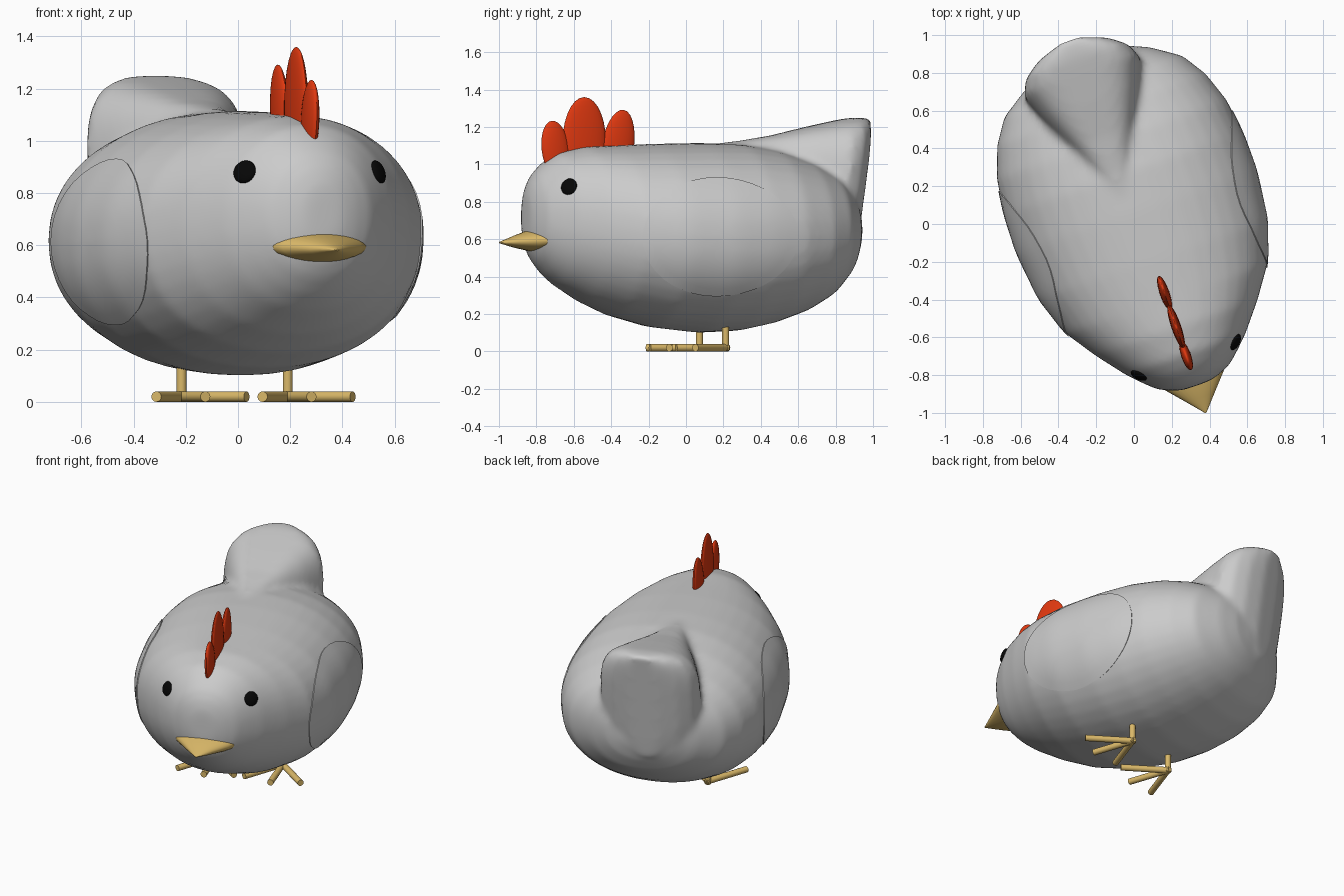
import bpy, bmesh
from math import sin, cos, pi, radians, copysign
from mathutils import Matrix, Vector
from mathutils.bvhtree import BVHTree

if "Cube" in bpy.data.objects:
    bpy.data.objects.remove(bpy.data.objects["Cube"])


def material(name, rgb):
    m = bpy.data.materials.new(name)
    m.diffuse_color = (*rgb, 1)
    m.use_nodes = True
    m.node_tree.nodes["Principled BSDF"].inputs["Base Color"].default_value = m.diffuse_color
    return m


TAN = material("tan", (0.70, 0.48, 0.14))
RED = material("red", (0.75, 0.04, 0.005))
BLACK = material("black", (0.002, 0.002, 0.002))
parts = []


def finish(name, bm, mat=None):
    bmesh.ops.recalc_face_normals(bm, faces=bm.faces)
    me = bpy.data.meshes.new(name)
    for f in bm.faces:
        f.smooth = True
    bm.to_mesh(me)
    bm.free()
    ob = bpy.data.objects.new(name, me)
    bpy.context.collection.objects.link(ob)
    if mat:
        me.materials.append(mat)
    parts.append(ob)
    return ob


def loft(bm, sections, power, lean=0.0, shift=0.0, n=40):
    """Superellipse rings from (y, half width, top z, bottom z)."""
    rings = []
    for y, w, zt, zb in sections:
        ring = []
        for i in range(n):
            a = 2 * pi * i / n
            cx, cz = cos(a), sin(a)
            x = shift + w * copysign(abs(cx) ** (2 / power), cx)
            z = (zt + zb) / 2 + (zt - zb) / 2 * copysign(abs(cz) ** (2 / power), cz)
            ring.append(bm.verts.new((x, y - lean * (zt - z), z)))
        rings.append(ring)
    for r, s in zip(rings, rings[1:]):
        for i in range(n):
            j = (i + 1) % n
            bm.faces.new((r[i], r[j], s[j], s[i]))
    bm.faces.new(rings[0])
    bm.faces.new(rings[-1])


# Body with raised tail, fused into one smooth skin
bm = bmesh.new()
loft(bm, [(-.905, .07, .82, .62), (-.89, .13, .89, .54), (-.855, .205, .955, .475),
          (-.80, .265, 1.01, .41), (-.73, .335, 1.06, .35), (-.58, .455, 1.095, .26),
          (-.42, .565, 1.10, .19), (-.2, .64, 1.11, .13), (.07, .672, 1.115, .10),
          (.28, .668, 1.11, .11), (.47, .645, 1.08, .15), (.64, .585, 1.03, .21),
          (.77, .50, .97, .285), (.87, .35, .90, .385), (.92, .23, .82, .48),
          (.945, .10, .70, .57)], 2.15)
loft(bm, [(.14, .02, 1.11, .6), (.30, .09, 1.125, .6), (.5, .18, 1.155, .55),
          (.70, .265, 1.20, .5), (.87, .325, 1.235, .5), (.95, .295, 1.25, .5),
          (1.01, .21, 1.25, .5), (1.045, .09, 1.25, .52)], 3.4, lean=.14, shift=-.04)
body = finish("body", bm)
rm = body.modifiers.new("fuse", "REMESH")
rm.mode = 'VOXEL'
rm.voxel_size = .02
rm.use_smooth_shade = True
sm = body.modifiers.new("soften", "SMOOTH")
sm.factor = .5
sm.iterations = 10
dg = bpy.context.evaluated_depsgraph_get()
skin = BVHTree.FromObject(body, dg)

# Wings: thin oval plates draped over the flanks
for side, label in ((-1, "right"), (1, "left")):
    bm = bmesh.new()
    n, steps = 40, 8

    def drape(u, a, lift):
        y = -.012 + .422 * u * cos(a)
        z = .613 + .315 * u * sin(a)
        hit = skin.ray_cast(Vector((side * 2, y, z)), Vector((-side, 0, 0)))
        return bm.verts.new(hit[0] + hit[1] * lift)

    centre = drape(0, 0, .006)
    rings = [[drape(k / steps, 2 * pi * i / n, .006) for i in range(n)]
             for k in range(1, steps + 1)]
    rings.append([drape(1, 2 * pi * i / n, -.02) for i in range(n)])
    for i in range(n):
        j = (i + 1) % n
        bm.faces.new((centre, rings[0][i], rings[0][j]))
        for r, s in zip(rings, rings[1:]):
            bm.faces.new((r[i], s[i], s[j], r[j]))
    finish(label + "_wing", bm)


def ball(name, matrix, mat):
    bm = bmesh.new()
    bmesh.ops.create_uvsphere(bm, u_segments=24, v_segments=14, radius=1, matrix=matrix)
    finish(name, bm, mat)


# Eyes: flattened balls lying on the head
for side, label in ((-1, "right"), (1, "left")):
    loc, nor, _, _ = skin.find_nearest(Vector((side * .284, -.768, .888)))
    rot = nor.to_track_quat('Z', 'Y').to_matrix().to_4x4()
    ball(label + "_eye", Matrix.Translation(loc) @ rot @ Matrix.Diagonal((.046, .046, .018, 1)), BLACK)

# Comb: three flat overlapping lobes
for label, y, z, ry, rz, tilt in (("front", -.738, 1.08, .078, .155, 8),
                                  ("middle", -.575, 1.125, .122, .235, 0),
                                  ("back", -.388, 1.085, .092, .21, -10)):
    ball("comb_" + label, Matrix.Translation((0, y, z)) @ Matrix.Rotation(radians(tilt), 4, 'X')
         @ Matrix.Diagonal((.026, ry, rz, 1)), RED)


def tube(bm, a, b, r):
    a, b = Vector(a), Vector(b)
    d = b - a
    m = Matrix.Translation((a + b) / 2) @ d.to_track_quat('Z', 'Y').to_matrix().to_4x4()
    bmesh.ops.create_cone(bm, cap_ends=True, segments=20, radius1=r, radius2=r,
                          depth=d.length, matrix=m)


# Beak: flattened cone with a rounded root
bm = bmesh.new()
n = 28
rings = []
for y, w, h, z in ((-.79, .175, .04, .597), (-.805, .192, .055, .597), (-.85, .188, .06, .595),
                   (-.88, .16, .057, .593), (-.97, .08, .032, .587), (-1.057, .004, .003, .582)):
    rings.append([bm.verts.new((w * cos(2 * pi * i / n), y, z + h * sin(2 * pi * i / n)))
                  for i in range(n)])
for r, s in zip(rings, rings[1:]):
    for i in range(n):
        bm.faces.new((r[i], r[(i + 1) % n], s[(i + 1) % n], s[i]))
bm.faces.new(rings[0])
bm.faces.new(rings[-1])
finish("beak", bm, TAN)

# Legs and three-toed feet
for side, label in ((-1, "right"), (1, "left")):
    hip = Vector((side * .215, .15, .02))
    bm = bmesh.new()
    tube(bm, hip, hip + Vector((0, 0, .2)), .019)
    finish(label + "_leg", bm, TAN)
    bm = bmesh.new()
    for fan, length in ((-38, .297), (0, .28), (38, .297)):
        d = Vector((sin(radians(fan)), -cos(radians(fan)), 0))
        tube(bm, hip - d * .015, hip + d * length, .02)
    finish(label + "_foot", bm, TAN)

# Keep crisp rims, then turn the whole bird slightly to one side
turn = Matrix.Translation((.036, 0, 0)) @ Matrix.Rotation(radians(19), 4, 'Z')
bpy.ops.object.select_all(action='DESELECT')
for ob in parts:
    ob.matrix_world = turn @ ob.matrix_world
    if ob is not body:
        ob.select_set(True)
        bpy.context.view_layer.objects.active = ob
bpy.ops.object.shade_smooth_by_angle(angle=radians(40))
